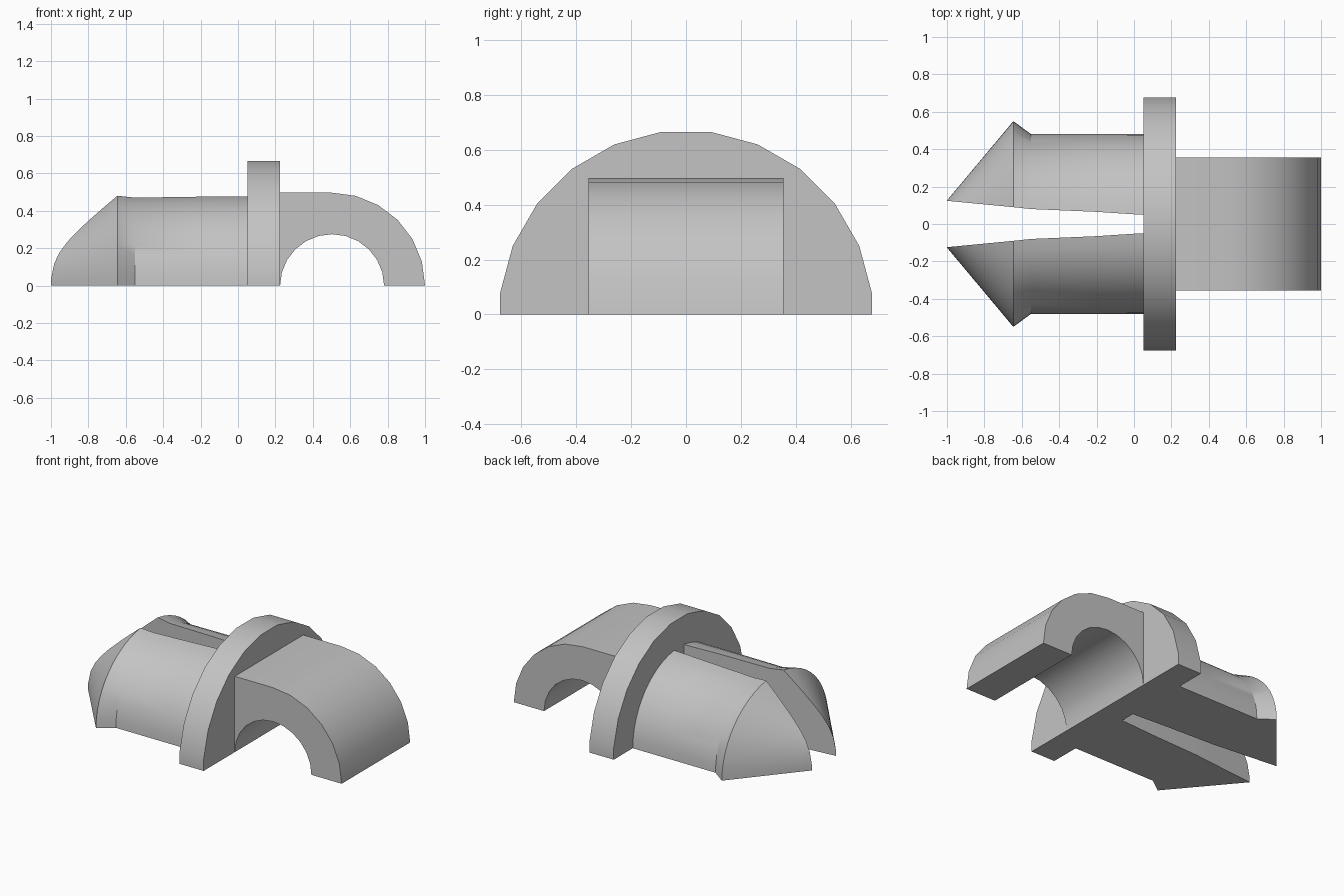
import bpy
import bmesh
from math import cos, sin, pi, acos, sqrt, radians

if "Cube" in bpy.data.objects:
    bpy.data.objects.remove(bpy.data.objects["Cube"], do_unlink=True)

grey = bpy.data.materials.new("light grey plastic")
grey.use_nodes = True
COLOUR = (0.55, 0.55, 0.55, 1)
grey.diffuse_color = COLOUR
grey.node_tree.nodes["Principled BSDF"].inputs["Base Color"].default_value = COLOUR


def loft(name, sections):
    """Skin a row of matching closed sections and cap both ends."""
    bm = bmesh.new()
    rings = [[bm.verts.new(p) for p in s] for s in sections]
    n = len(rings[0])
    for a, b in zip(rings, rings[1:]):
        for i in range(n):
            j = (i + 1) % n
            bm.faces.new((a[i], a[j], b[j], b[i]))
    bm.faces.new(rings[0])
    bm.faces.new(rings[-1])
    bmesh.ops.recalc_face_normals(bm, faces=bm.faces)
    mesh = bpy.data.meshes.new(name)
    bm.to_mesh(mesh)
    bm.free()
    mesh.materials.append(grey)
    obj = bpy.data.objects.new(name, mesh)
    bpy.context.collection.objects.link(obj)
    bpy.ops.object.select_all(action='DESELECT')
    obj.select_set(True)
    bpy.context.view_layer.objects.active = obj
    bpy.ops.object.shade_smooth_by_angle(angle=radians(30))
    return obj


# Flange: half disc standing on its cut side
R = 0.683
rim = [(R * cos(radians(7.5 + 15 * i)), R * sin(radians(7.5 + 15 * i)) - 0.012)
       for i in range(12)]
half_disc = [(rim[0][0], 0)] + rim + [(rim[-1][0], 0)]
loft("flange", [[(x, y, z) for y, z in half_disc] for x in (0.05, 0.225)])

# Hook: arched strip with a round opening
steps = [radians(15 * i) for i in range(13)]
outer = [(0.5 + 0.5 * cos(a), 0.497 * sin(a)) for a in steps[:7]]
inner = [(0.503 + 0.278 * cos(a), 0.275 * sin(a)) for a in reversed(steps)]
arch = outer + [(0.225, 0.497)] + inner
loft("hook", [[(x, y, z) for x, z in arch] for y in (-0.355, 0.355)])

# Snap arms: x, half width, height radius, distance of the slit wall
ARM = [(0.06, 0.48, 0.48, 0.05), (0, 0.48, 0.48, 0.052),
       (-0.2, 0.48, 0.48, 0.065), (-0.55, 0.48, 0.477, 0.08),
       (-0.645, 0.55, 0.487, 0.09)]
# Pointed tip tapers from the barb
BARB, TIP = ARM[-1], (-1, 0.126, 0.2, 0.124)
for t in (0.2, 0.4, 0.6, 0.75, 0.87, 0.95, 1):
    ARM.append(tuple(a + (b - a) * t for a, b in zip(BARB, TIP)))


def arm_section(x, width, height, slit, side):
    end = acos(slit / width)
    arc = [(x, side * width * cos(end * i / 12), height * sin(end * i / 12))
           for i in range(13)]
    return arc + [(x, side * slit, 0)]


for name, side in (("back_snap_arm", 1), ("front_snap_arm", -1)):
    loft(name, [arm_section(*row, side) for row in ARM])
